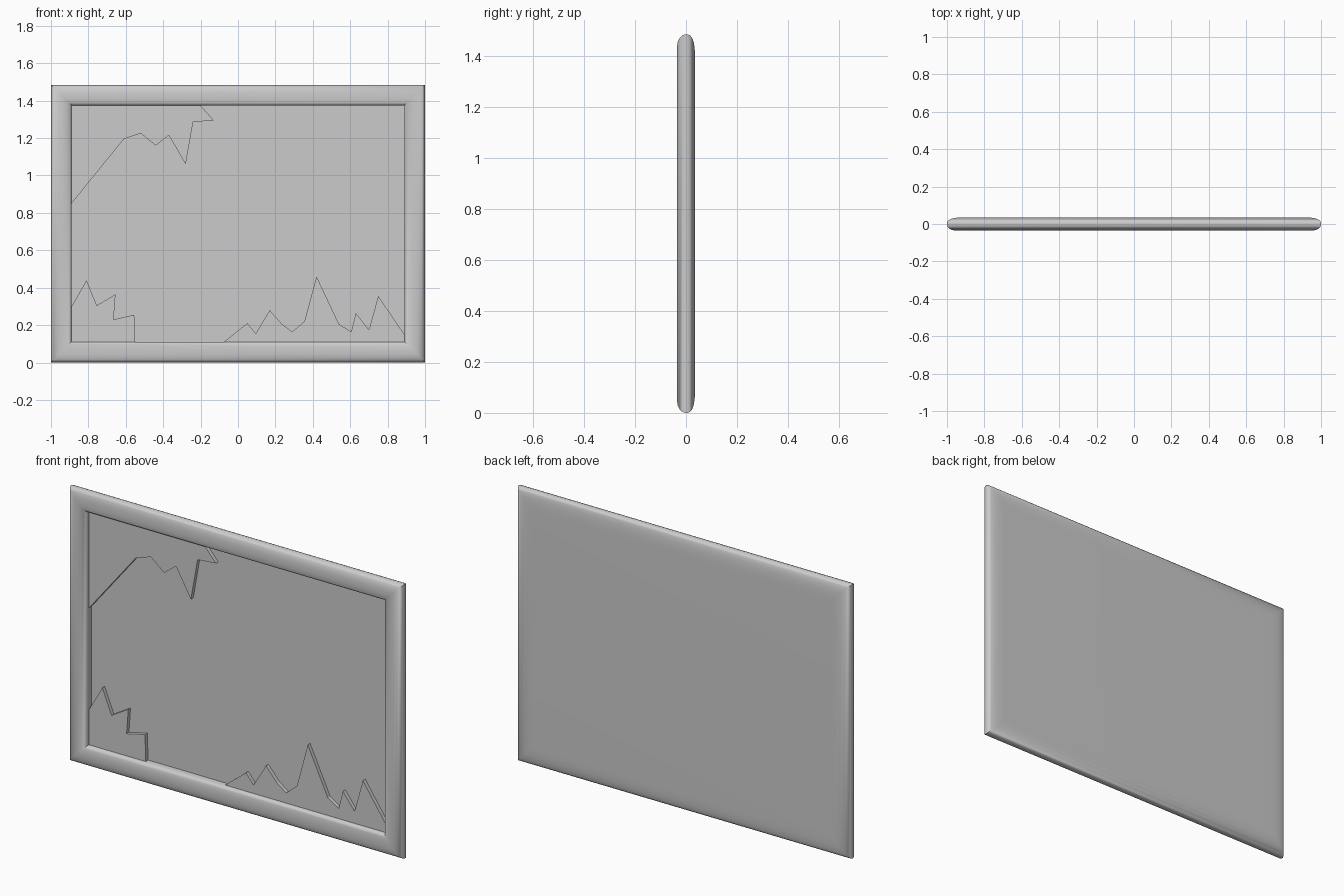
import bpy, bmesh

if "Cube" in bpy.data.objects:
    bpy.data.objects.remove(bpy.data.objects["Cube"])

W, H = 1.0, 1.484          # half width and full height
INNER = 0.11               # width of the frame border


def make_object(name, bm, smooth=False):
    bmesh.ops.recalc_face_normals(bm, faces=bm.faces)
    mesh = bpy.data.meshes.new(name)
    bm.to_mesh(mesh)
    bm.free()
    ob = bpy.data.objects.new(name, mesh)
    bpy.context.collection.objects.link(ob)
    if smooth:
        bpy.ops.object.select_all(action='DESELECT')
        ob.select_set(True)
        bpy.context.view_layer.objects.active = ob
        bpy.ops.object.shade_smooth_by_angle(angle=0.7)
    return ob


def ring(bm, inset, y):
    x = W - inset
    return [bm.verts.new(p) for p in
            ((-x, y, inset), (x, y, inset), (x, y, H - inset), (-x, y, H - inset))]


def slab(name, outline, y0, y1):
    """Flat plate: an (x, z) outline extruded from y0 to y1."""
    bm = bmesh.new()
    face = bm.faces.new([bm.verts.new((x, y0, z)) for x, z in outline])
    out = bmesh.ops.extrude_face_region(bm, geom=[face])
    verts = [v for v in out["geom"] if isinstance(v, bmesh.types.BMVert)]
    bmesh.ops.translate(bm, verts=verts, vec=(0, y1 - y0, 0))
    return make_object(name, bm)


# Frame: mitred profile as (inset, y), from the inner recess round to the closed back
profile = [(INNER, 0.018), (INNER, -0.012), (0.106, -0.021), (0.096, -0.029),
           (0.080, -0.034), (0.062, -0.036), (0.045, -0.035), (0.028, -0.032),
           (0.014, -0.025), (0.004, -0.015), (0.0, -0.003), (0.0, 0.006),
           (0.004, 0.016), (0.014, 0.024), (0.030, 0.030), (0.055, 0.034),
           (0.085, 0.0355), (0.115, 0.036)]
bm = bmesh.new()
rings = [ring(bm, *p) for p in profile]
for a, b in zip(rings, rings[1:]):
    for i in range(4):
        j = (i + 1) % 4
        bm.faces.new((a[i], a[j], b[j], b[i]))
bm.faces.new(rings[-1])    # flat back
bm.faces.new(rings[0])     # recessed backing board
make_object("frame_with_backing", bm, smooth=True)

# Broken glass left in three corners
X, B, T = W - INNER, INNER, H - INNER
top_left = [(-X, 0.85), (-0.61, 1.195), (-0.52, 1.225), (-0.44, 1.16), (-0.37, 1.215),
            (-0.28, 1.06), (-0.24, 1.285), (-0.13, 1.295), (-0.20, T), (-X, T)]
bottom_left = [(-X, 0.30), (-0.81, 0.44), (-0.755, 0.305), (-0.655, 0.365),
               (-0.665, 0.23), (-0.555, 0.255), (-0.55, B), (-X, B)]
bottom_right = [(-0.075, B), (0.05, 0.21), (0.095, 0.155), (0.17, 0.28), (0.235, 0.205),
                (0.29, 0.165), (0.355, 0.22), (0.42, 0.46), (0.54, 0.205), (0.605, 0.165),
                (0.63, 0.265), (0.70, 0.175), (0.75, 0.355), (X, 0.15), (X, B)]
for name, outline in (("glass_top_left", top_left), ("glass_bottom_left", bottom_left),
                      ("glass_bottom_right", bottom_right)):
    slab(name, outline, -0.003, 0.017)
